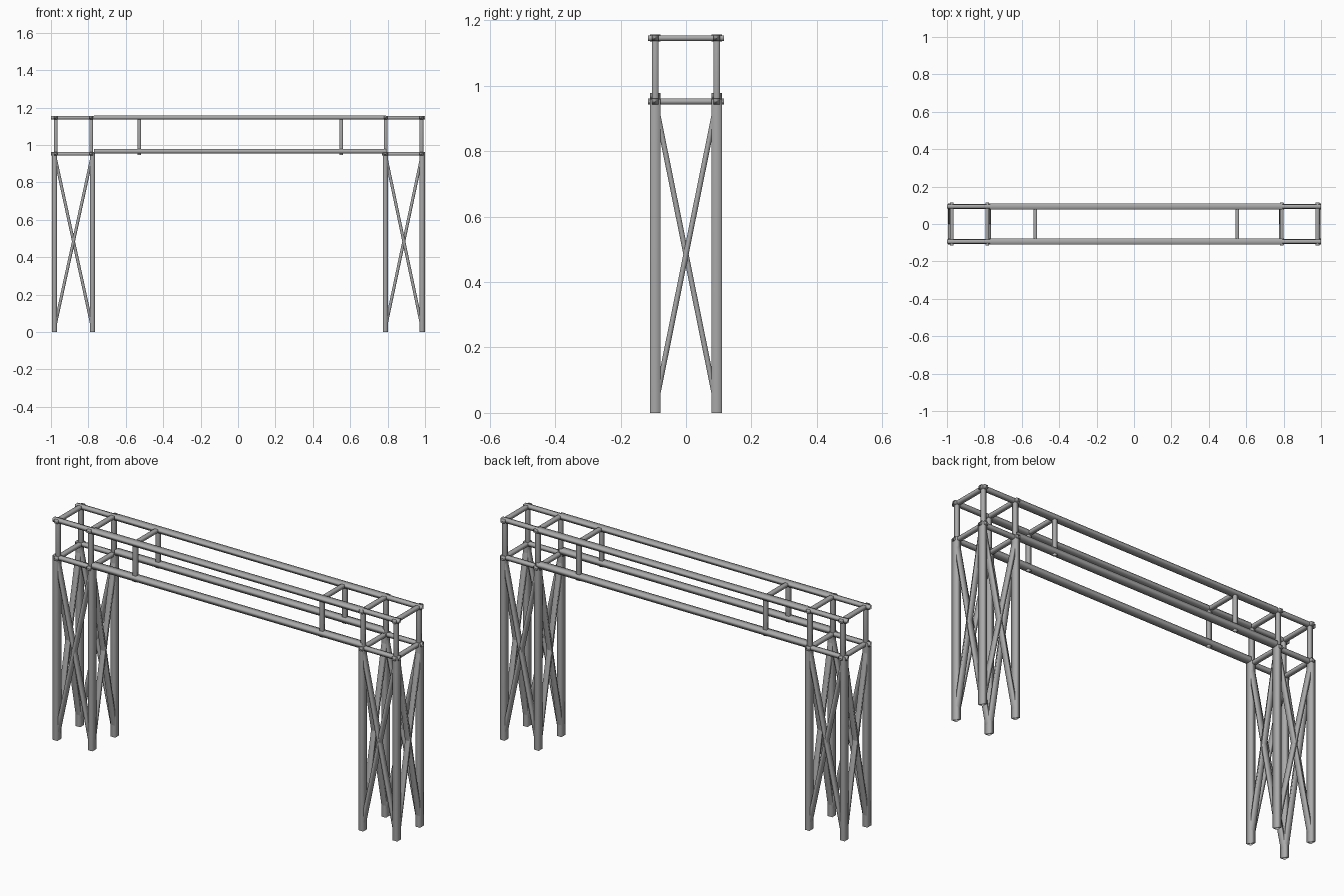
import bpy
from mathutils import Vector

cube = bpy.data.objects.get("Cube")
if cube:
    bpy.data.objects.remove(cube)

steel = bpy.data.materials.new("grey steel")
steel.use_nodes = True
GREY = (0.4, 0.4, 0.4, 1)
steel.diffuse_color = GREY
steel.node_tree.nodes["Principled BSDF"].inputs["Base Color"].default_value = GREY


def bar(name, start, end, ru, rv=None):
    """Smooth-shaded square bar between two points; ru and rv are its half widths."""
    a, b = Vector(start), Vector(end)
    bpy.ops.mesh.primitive_cube_add(size=2, location=(a + b) / 2)
    ob = bpy.context.object
    ob.name = name
    ob.rotation_euler = (b - a).to_track_quat('Z', 'Y').to_euler()
    ob.scale = (ru, rv or ru, (b - a).length / 2)
    ob.data.materials.append(steel)
    bpy.ops.object.shade_smooth()


DEPTH = 0.094
LOW, HIGH = 0.952, 1.146

# Side, outer and inner leg x, outer and inner frame x, bar end x, span post x
SIDES = (
    ("left", (0.985, 0.788), (0.981, 0.79), (1.0, 0.77), 0.553),
    ("right", (-0.981, -0.778), (-0.974, -0.784), (-1.0, -0.766), -0.527),
)

for side, legs, frames, ends, span in SIDES:
    for leg_x, x, place in zip(legs, frames, ("outer", "inner")):
        for sy, face in ((-1, "front"), (1, "back")):
            y = sy * DEPTH
            label = f"{side}_{place}_{face}"
            # Tower leg and the upright post on top of it
            bar(f"{label}_leg", (leg_x, y, 0), (leg_x, y, 0.96), 0.0135, 0.0165)
            bar(f"{label}_post", (x, y, LOW), (x, y, 1.15), 0.01)
            # Crossed braces between front and back legs
            bar(f"{label}_side_brace", (leg_x, y, 0.02), (leg_x, -y, 0.95), 0.0125, 0.008)
        # Cross bars of the box frame
        for z, level in ((LOW, "lower"), (HIGH, "upper")):
            bar(f"{side}_{place}_{level}_crossbar", (x, -0.116, z), (x, 0.116, z), 0.01, 0.0085)

    for sy, face in ((-1, "front"), (1, "back")):
        y = sy * DEPTH
        # Short bars of the box frame
        for z, level in ((LOW, "lower"), (HIGH, "upper")):
            bar(f"{side}_{face}_{level}_bar", (ends[0], y, z), (ends[1], y, z), 0.0105, 0.0095)
        # Crossed braces between outer and inner legs
        for a, b, kind in ((0, 1, "rising"), (1, 0, "falling")):
            bar(f"{side}_{face}_brace_{kind}",
                (legs[a], y, 0.02), (legs[b], y, 0.95), 0.0125, 0.008)
        # Uprights inside the span
        bar(f"{side}_{face}_span_post", (span, y, 0.947), (span, y, HIGH), 0.0095)
    bar(f"{side}_span_crossbar", (span, -DEPTH, HIGH), (span, DEPTH, HIGH), 0.0095, 0.0085)

# Long beams of the span
for sy, face in ((-1, "front"), (1, "back")):
    y = sy * DEPTH
    for z, rz, level in ((0.966, 0.0125, "lower"), (HIGH, 0.0105, "upper")):
        bar(f"{face}_{level}_beam", (-0.77, y, z), (0.79, y, z), 0.0165, rz)
